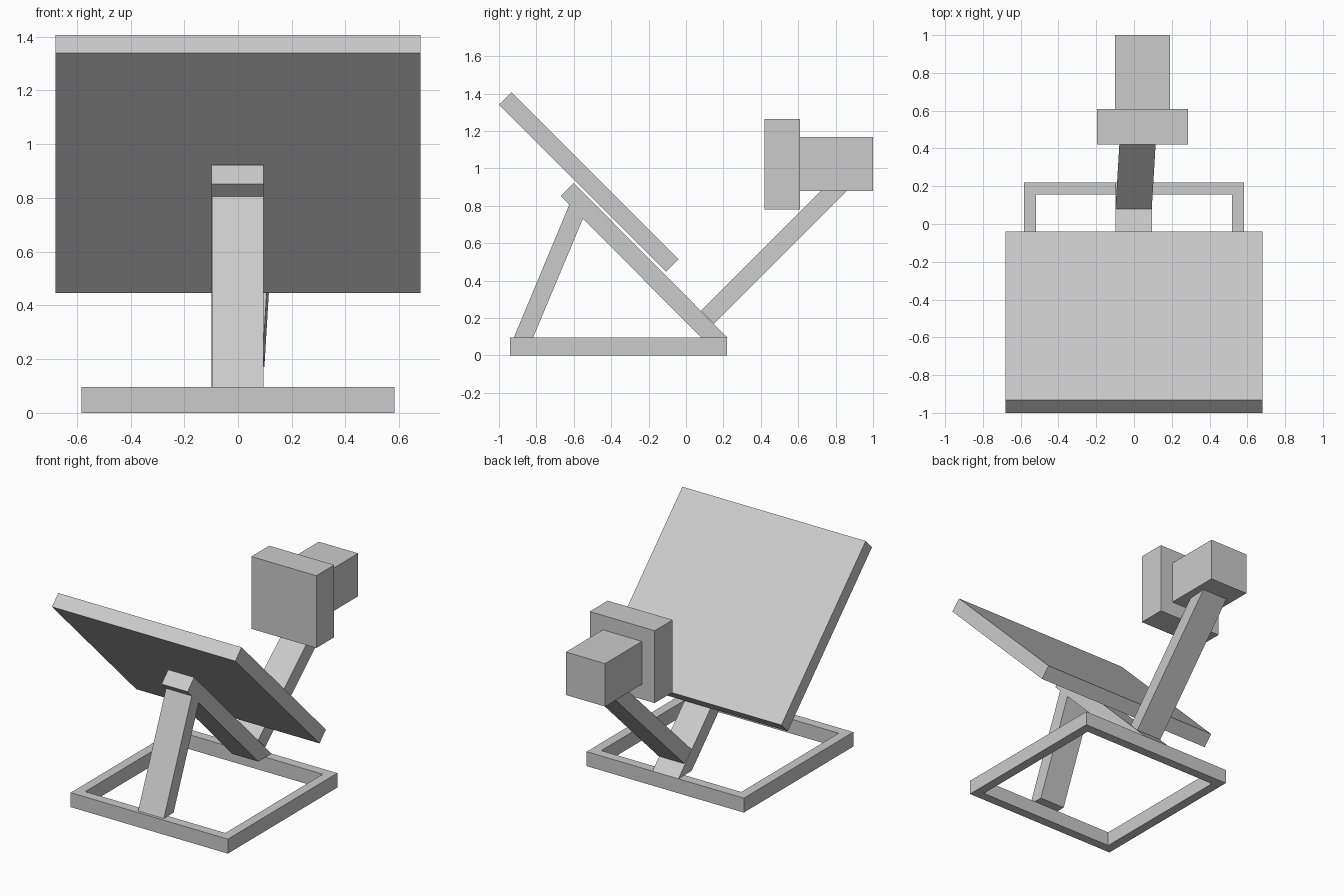
import bpy
import bmesh

default = bpy.data.objects.get("Cube")
if default:
    bpy.data.objects.remove(default, do_unlink=True)

grey = bpy.data.materials.new("light grey")
grey.use_nodes = True
colour = (0.6, 0.6, 0.6, 1)
grey.diffuse_color = colour
grey.node_tree.nodes["Principled BSDF"].inputs["Base Color"].default_value = colour


def extrude_x(name, profile, x0, x1, lean=0):
    """Sweep a side profile of (y, z) points along x; lean shifts x with y."""
    bm = bmesh.new()
    start = profile[0][0]
    sides = [[bm.verts.new((x + lean * (y - start), y, z)) for y, z in profile]
             for x in (x0, x1)]
    bm.faces.new(sides[0])
    bm.faces.new(sides[1])
    n = len(profile)
    for i in range(n):
        j = (i + 1) % n
        bm.faces.new((sides[0][i], sides[0][j], sides[1][j], sides[1][i]))
    bmesh.ops.recalc_face_normals(bm, faces=bm.faces)
    mesh = bpy.data.meshes.new(name)
    bm.to_mesh(mesh)
    bm.free()
    mesh.materials.append(grey)
    obj = bpy.data.objects.new(name, mesh)
    bpy.context.collection.objects.link(obj)
    return obj


def box(name, x0, x1, y0, y1, z0, z1):
    return extrude_x(name, [(y0, z0), (y1, z0), (y1, z1), (y0, z1)], x0, x1)


# Open base frame: one panel with its middle inset and removed
def base_frame(half_width, y0, y1, height, bar):
    obj = box("base_frame", -half_width, half_width, y0, y1, 0, height)
    bm = bmesh.new()
    bm.from_mesh(obj.data)
    caps = [f for f in bm.faces if abs(f.normal.z) > 0.9]
    bmesh.ops.inset_individual(bm, faces=caps, thickness=bar)
    bmesh.ops.bridge_loops(bm, edges=list({e for f in caps for e in f.edges}))
    bmesh.ops.delete(bm, geom=caps, context="FACES_ONLY")
    bmesh.ops.recalc_face_normals(bm, faces=bm.faces)
    bm.to_mesh(obj.data)
    bm.free()


base_frame(0.583, -0.94, 0.22, 0.097, 0.09)

# Supports
extrude_x("front_leg", [(-0.92, 0.097), (-0.817, 0.097), (-0.535, 0.77), (-0.624, 0.806)],
          -0.097, 0.094)
extrude_x("sloping_beam", [(0.08, 0.097), (0.22, 0.097), (-0.6, 0.922), (-0.67, 0.852)],
          -0.098, 0.095)
extrude_x("rear_arm", [(0.08, 0.24), (0.15, 0.17), (0.88, 0.9), (0.81, 0.97)],
          -0.098, 0.094, lean=0.06)

# Tilted panel
extrude_x("tilted_panel", [(-1.0, 1.34), (-0.933, 1.407), (-0.04, 0.514), (-0.107, 0.447)],
          -0.68, 0.68)

# Head on the arm
box("head_front_block", -0.195, 0.287, 0.42, 0.61, 0.78, 1.265)
box("head_rear_block", -0.1, 0.191, 0.61, 1.0, 0.88, 1.168)
